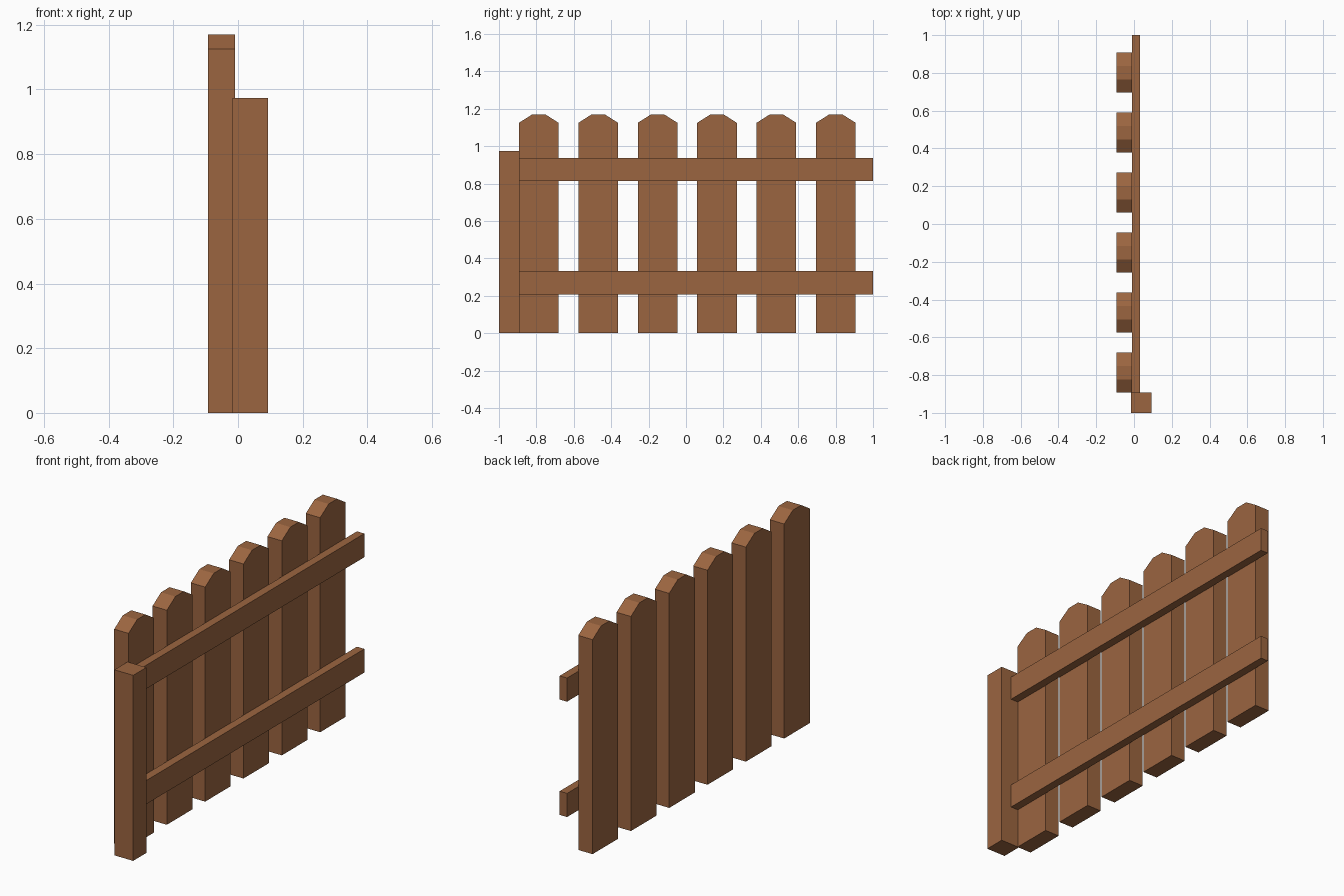
import bpy

if "Cube" in bpy.data.objects:
    bpy.data.objects.remove(bpy.data.objects["Cube"])

wood = bpy.data.materials.new("brown_wood")
wood.diffuse_color = (0.33, 0.13, 0.051, 1.0)
wood.use_nodes = True
wood.node_tree.nodes["Principled BSDF"].inputs["Base Color"].default_value = wood.diffuse_color


def extrude_x(name, profile, x0, x1):
    """Solid from a counter-clockwise (y, z) outline, extruded from x0 to x1."""
    n = len(profile)
    verts = [(x, y, z) for x in (x0, x1) for y, z in profile]
    faces = [tuple(reversed(range(n))), tuple(range(n, 2 * n))]
    faces += [(i, (i + 1) % n, (i + 1) % n + n, i + n) for i in range(n)]
    mesh = bpy.data.meshes.new(name)
    mesh.from_pydata(verts, [], faces)
    mesh.materials.append(wood)
    obj = bpy.data.objects.new(name, mesh)
    bpy.context.collection.objects.link(obj)
    return obj


def board(name, x0, x1, y0, y1, z0, z1):
    return extrude_x(name, [(y0, z0), (y1, z0), (y1, z1), (y0, z1)], x0, x1)


# Pickets with chamfered tops
HALF, FLAT, SHOULDER, TOP = 0.106, 0.035, 1.125, 1.17
for i in range(6):
    c = -0.787 + i * 0.3176
    outline = [(c - HALF, 0), (c + HALF, 0), (c + HALF, SHOULDER),
               (c + FLAT, TOP), (c - FLAT, TOP), (c - HALF, SHOULDER)]
    extrude_x(f"picket_{i + 1}", outline, -0.093, -0.01)

# Horizontal rails, running from the post to the open end
board("lower_rail", -0.01, 0.033, -0.9, 1.0, 0.208, 0.332)
board("upper_rail", -0.01, 0.033, -0.9, 1.0, 0.813, 0.937)

# End post
board("post", -0.017, 0.092, -1.0, -0.891, 0, 0.973)
